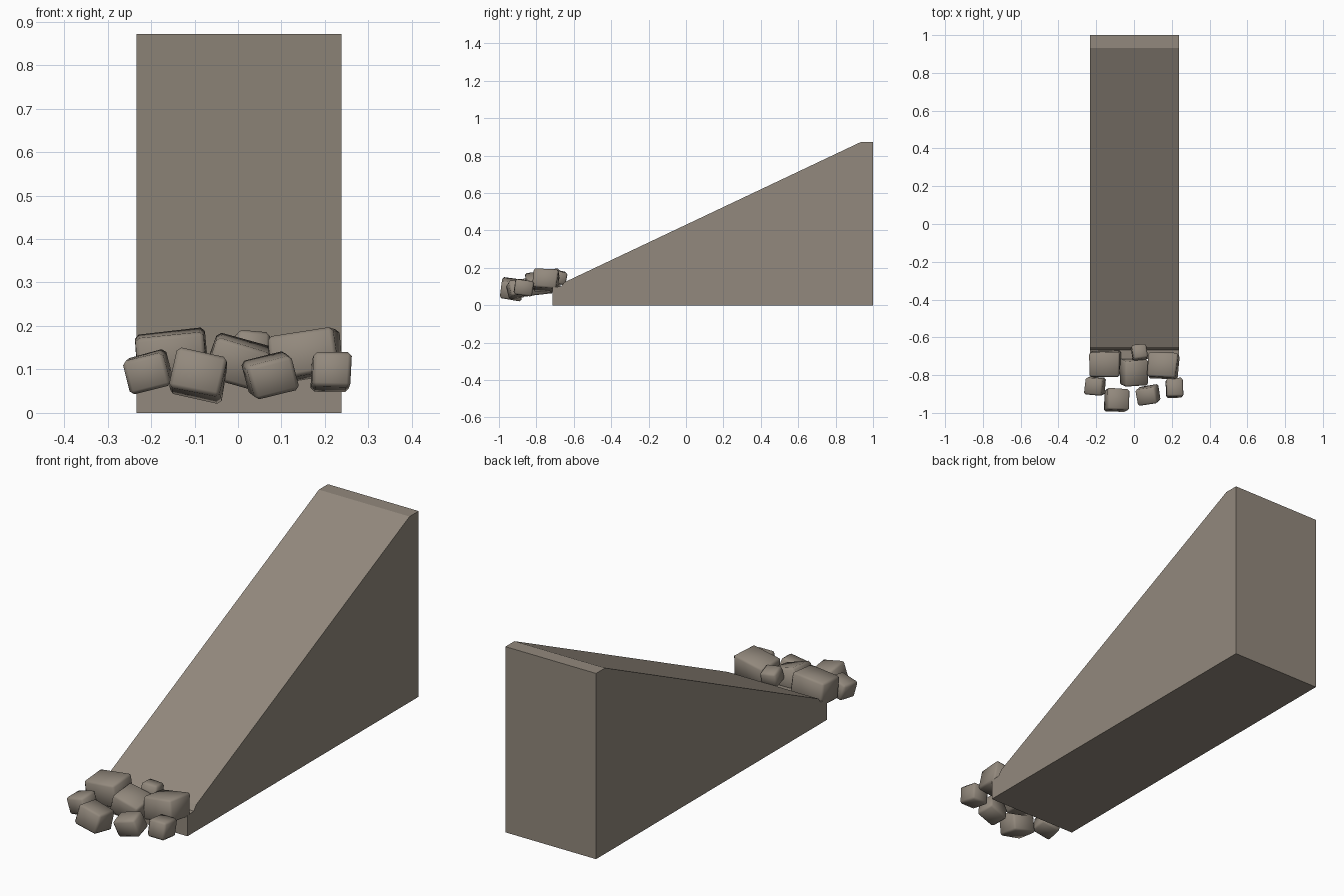
import bpy, bmesh, math, random
from mathutils import Vector, Matrix, Euler

if "Cube" in bpy.data.objects:
    bpy.data.objects.remove(bpy.data.objects["Cube"], do_unlink=True)
random.seed(4)


def make_material(name, colour):
    mat = bpy.data.materials.new(name)
    mat.use_nodes = True
    mat.diffuse_color = colour
    mat.node_tree.nodes["Principled BSDF"].inputs["Base Color"].default_value = colour
    return mat


stone = make_material("warm grey stone", (0.29, 0.25, 0.205, 1))


def add_object(name, bm):
    bmesh.ops.recalc_face_normals(bm, faces=bm.faces)
    mesh = bpy.data.meshes.new(name)
    bm.to_mesh(mesh)
    bm.free()
    mesh.materials.append(stone)
    obj = bpy.data.objects.new(name, mesh)
    bpy.context.collection.objects.link(obj)
    return obj


# Ramp: side profile (y, z) extruded across the width
profile = [(-0.715, 0), (1, 0), (1, 0.872), (0.933, 0.872),
           (-0.65, 0.123), (-0.668, 0.1), (-0.715, 0.097)]
bm = bmesh.new()
side = bm.faces.new([bm.verts.new((-0.233, y, z)) for y, z in profile])
grown = bmesh.ops.extrude_face_region(bm, geom=[side])
bmesh.ops.translate(bm, vec=(0.471, 0, 0),
                    verts=[v for v in grown["geom"] if isinstance(v, bmesh.types.BMVert)])
add_object("ramp", bm)


# Rubble: uneven blocks with worn edges
def add_rock(name, centre, size, turn):
    bm = bmesh.new()
    bmesh.ops.create_cube(bm, size=1)
    for v in bm.verts:
        v.co *= random.uniform(0.93, 1.04)
        v.co = Vector(c * s for c, s in zip(v.co, size))
    bmesh.ops.bevel(bm, geom=bm.edges[:], offset=0.009, segments=1,
                    affect='EDGES', profile=0.5)
    spin = Euler([math.radians(a) for a in turn]).to_matrix().to_4x4()
    bm.transform(Matrix.Translation(centre) @ spin)
    rock = add_object(name, bm)
    bpy.ops.object.select_all(action='DESELECT')
    rock.select_set(True)
    bpy.context.view_layer.objects.active = rock
    bpy.ops.object.shade_smooth_by_angle(angle=math.radians(50))


rocks = {
    "back_right_rock": ((-0.155, -0.742, 0.128), (0.165, 0.135, 0.115), (4, -5, 0)),
    "back_left_rock": ((0.155, -0.75, 0.133), (0.16, 0.135, 0.105), (-5, -9, -4)),
    "middle_rock": ((0, -0.785, 0.118), (0.13, 0.135, 0.095), (8, 17, 3)),
    "small_back_rock": ((0.03, -0.68, 0.15), (0.08, 0.08, 0.07), (-12, 5, 8)),
    "outer_right_rock": ((-0.207, -0.858, 0.095), (0.095, 0.09, 0.078), (6, -14, -6)),
    "front_right_rock": ((-0.09, -0.932, 0.087), (0.122, 0.118, 0.098), (-8, 12, -3)),
    "front_left_rock": ((0.074, -0.906, 0.086), (0.11, 0.09, 0.085), (10, -15, 8)),
    "outer_left_rock": ((0.214, -0.868, 0.094), (0.09, 0.1, 0.083), (-8, 2, 2)),
}
for name, (centre, size, turn) in rocks.items():
    add_rock(name, centre, size, turn)
